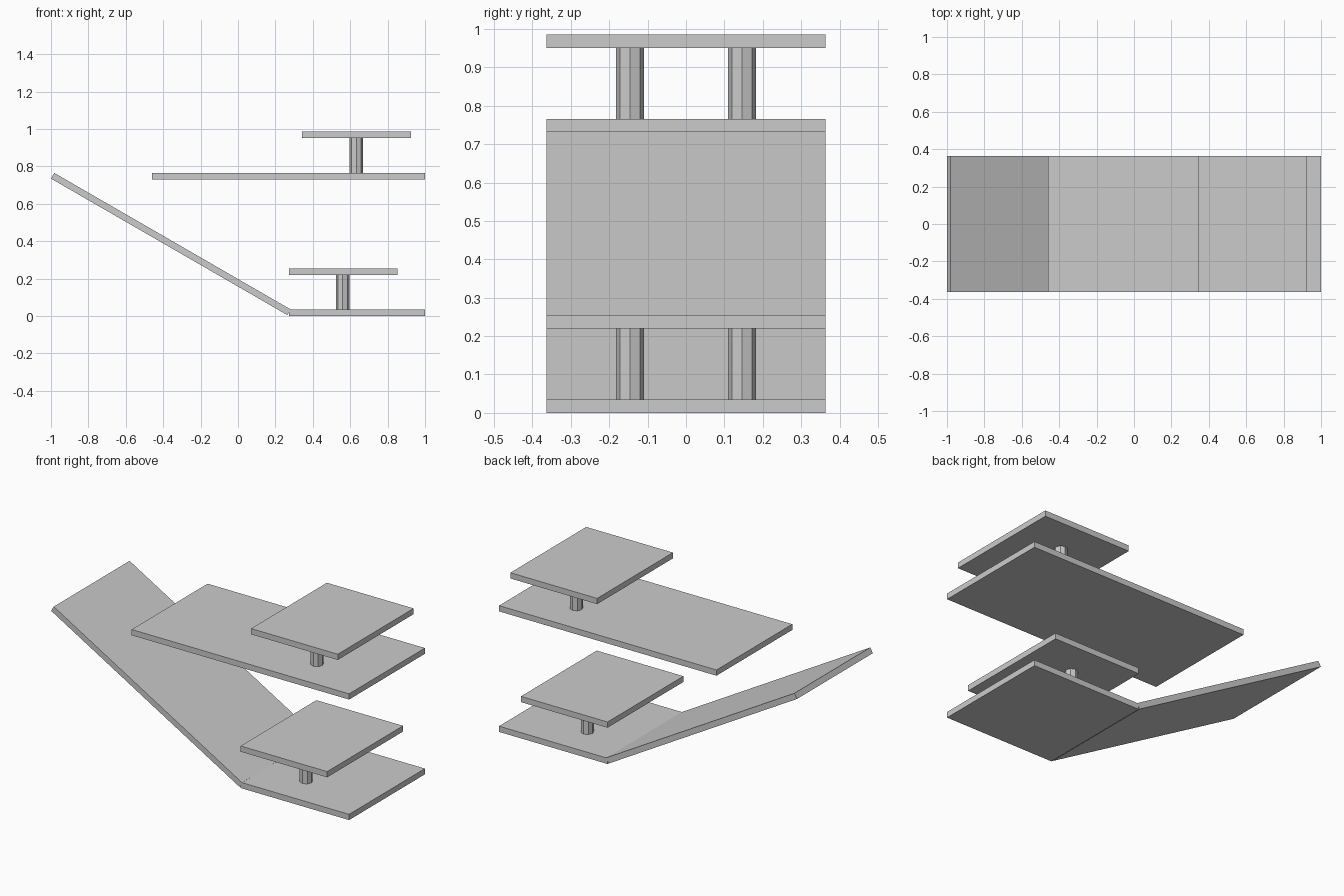
import bpy
import math

cube = bpy.data.objects.get("Cube")
if cube:
    bpy.data.objects.remove(cube, do_unlink=True)

GREY = (0.6, 0.6, 0.6, 1.0)
mat = bpy.data.materials.new("plain grey")
mat.use_nodes = True
mat.diffuse_color = GREY
mat.node_tree.nodes["Principled BSDF"].inputs["Base Color"].default_value = GREY

DEPTH = 0.727   # full width of every plate along y
THICK = 0.035   # plate thickness


def plate(name, x, z, length, tilt=0.0):
    """Flat board centred at (x, 0, z), tilted about the y axis."""
    bpy.ops.mesh.primitive_cube_add(size=1, location=(x, 0, z))
    ob = bpy.context.object
    ob.name = name
    ob.scale = (length, DEPTH, THICK)
    bpy.ops.object.transform_apply(location=False, rotation=False, scale=True)
    ob.rotation_euler.y = tilt
    ob.data.materials.append(mat)


def post(name, x, y, z0, z1):
    """Eight-sided column from z0 to z1."""
    bpy.ops.mesh.primitive_cylinder_add(vertices=8, radius=0.0363, depth=z1 - z0,
                                        location=(x, y, (z0 + z1) / 2))
    ob = bpy.context.object
    ob.name = name
    ob.data.materials.append(mat)


# Two levels: a floor with a raised tabletop on a pair of posts
# level: (floor x range, floor bottom z, tabletop x range, post x)
levels = {
    "lower": ((0.272, 1.0), 0.0, (0.272, 0.853), 0.56),
    "upper": ((-0.459, 1.0), 0.731, (0.342, 0.924), 0.633),
}
for level, ((fx0, fx1), z, (tx0, tx1), px) in levels.items():
    floor_top = z + THICK
    table_bottom = z + 0.22
    plate(level + "_floor", (fx0 + fx1) / 2, z + THICK / 2, fx1 - fx0)
    plate(level + "_tabletop", (tx0 + tx1) / 2, table_bottom + THICK / 2, tx1 - tx0)
    for side, y in (("front", -0.146), ("back", 0.146)):
        post(f"{level}_{side}_post", px, y, floor_top, table_bottom)

# Ramp rising at 30 degrees from the edge of the lower floor
LENGTH = 1.459
ANGLE = math.radians(30)
foot_x, foot_z = 0.264, 0.005   # lower corner of the ramp foot
ramp_x = foot_x - LENGTH / 2 * math.cos(ANGLE) + THICK / 2 * math.sin(ANGLE)
ramp_z = foot_z + LENGTH / 2 * math.sin(ANGLE) + THICK / 2 * math.cos(ANGLE)
plate("ramp", ramp_x, ramp_z, LENGTH, ANGLE)
